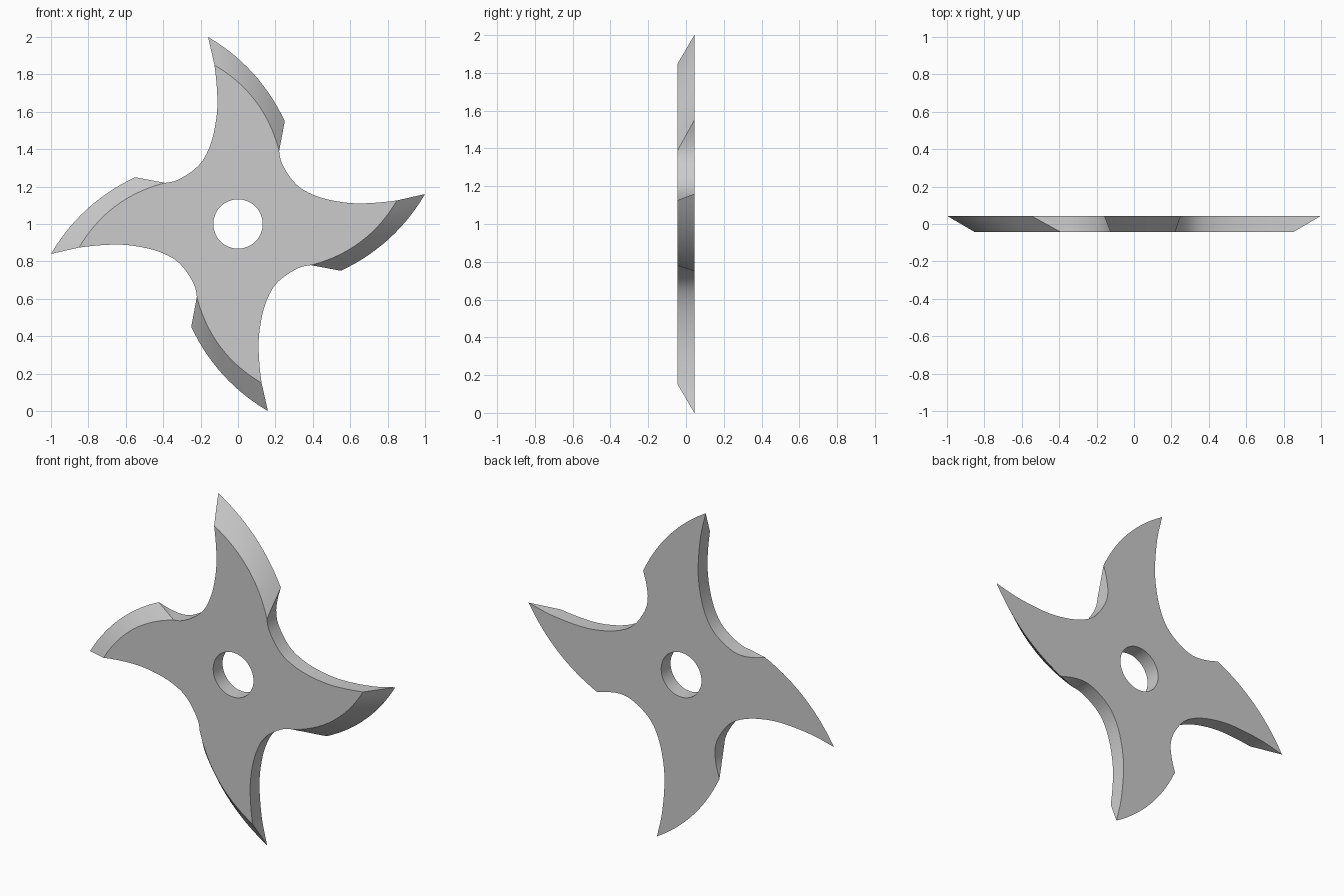
import bpy, bmesh, math
from mathutils import Vector

if "Cube" in bpy.data.objects:
    bpy.data.objects.remove(bpy.data.objects["Cube"])

T = 0.044            # half thickness
CZ = 1.0             # centre height
HOLE_R, HOLE_N = 0.132, 48


def arc(a, b, sag, n):
    """Shallow bulging edge from a to b (end point included)."""
    a, b = Vector(a), Vector(b)
    d = (b - a).normalized()
    nrm = Vector((-d.y, d.x))
    return [a.lerp(b, t) + nrm * sag * 4 * t * (1 - t) for t in (i / n for i in range(n + 1))]


def spline(pts, n):
    """Catmull-Rom curve through pts; n steps per span."""
    p = [Vector(q) for q in pts]
    p = [2 * p[0] - p[1]] + p + [2 * p[-1] - p[-2]]
    out = []
    for i in range(1, len(p) - 2):
        a, b, c, d = p[i - 1:i + 3]
        for k in range(n):
            t = k / n
            out.append(0.5 * (2 * b + (c - a) * t + (2 * a - 5 * b + 4 * c - d) * t * t
                              + (3 * b - a - 3 * c + d) * t ** 3))
    return out + [p[-2]]


# One blade profile: ground edge, notch, hollow towards the next blade, tip
TIP, CORNER, NOTCH, FRONT_TIP = (-0.16, 1.0), (0.25, 0.55), (0.22, 0.39), (-0.126, 0.85)
edge_back = arc(TIP, CORNER, 0.047, 14)
edge_front = arc(FRONT_TIP, NOTCH, 0.06, 14)
step = 4
curve = spline([CORNER, (0.229, 0.475), NOTCH, (0.242, 0.31), (0.31, 0.213), (0.40, 0.157),
                (0.52, 0.123), (0.66, 0.11), (0.85, 0.126), (1.0, 0.16)], step)
i_notch, i_ftip = 2 * step, 8 * step

bm = bmesh.new()


def vert(p, y, k):
    x, z = p
    for _ in range(k):
        x, z = z, -x
    return bm.verts.new((x, y, z + CZ))


# Matching back and front rims; front points repeat where the bevel tapers out
back, front = [], []
for k in range(4):
    fe = [vert(p, -T, k) for p in edge_front[1:]]
    first = vert(edge_front[0], -T, k)
    back += [vert(p, T, k) for p in edge_back]
    front += [first] + fe
    for i, p in enumerate(curve[1:-1], 1):
        back.append(vert(p, T, k))
        if i <= i_notch:
            front.append(fe[-1])
        elif i < i_ftip:
            front.append(vert(p, -T, k))
        else:
            front.append(None)       # belongs to the next blade's front tip
n_blade = len(back) // 4
for i, v in enumerate(front):
    if v is None:
        front[i] = front[(i // n_blade + 1) % 4 * n_blade]

# Centre hole rims
ring = [(HOLE_R * math.cos(2 * math.pi * i / HOLE_N), HOLE_R * math.sin(2 * math.pi * i / HOLE_N))
        for i in range(HOLE_N)]
hole_b = [vert(p, T, 0) for p in ring]
hole_f = [vert(p, -T, 0) for p in ring]

# Side walls and bevels
for b, f in ((back, front), (hole_b, hole_f)):
    for i in range(len(b)):
        j = (i + 1) % len(b)
        quad = [b[i], b[j], f[j], f[i]]
        bm.faces.new(list(dict.fromkeys(quad)))

# Flat front and back faces
rims = [e for e in bm.edges if e.is_boundary]
for s in (-1, 1):
    bmesh.ops.triangle_fill(bm, use_beauty=True, normal=(0, s, 0),
                            edges=[e for e in rims if e.verts[0].co.y * s > 0])
bmesh.ops.recalc_face_normals(bm, faces=bm.faces)

mesh = bpy.data.meshes.new("throwing_star")
bm.to_mesh(mesh)
bm.free()
star = bpy.data.objects.new("throwing_star", mesh)
bpy.context.collection.objects.link(star)
bpy.context.view_layer.objects.active = star
star.select_set(True)
bpy.ops.object.shade_smooth_by_angle(angle=math.radians(25))
